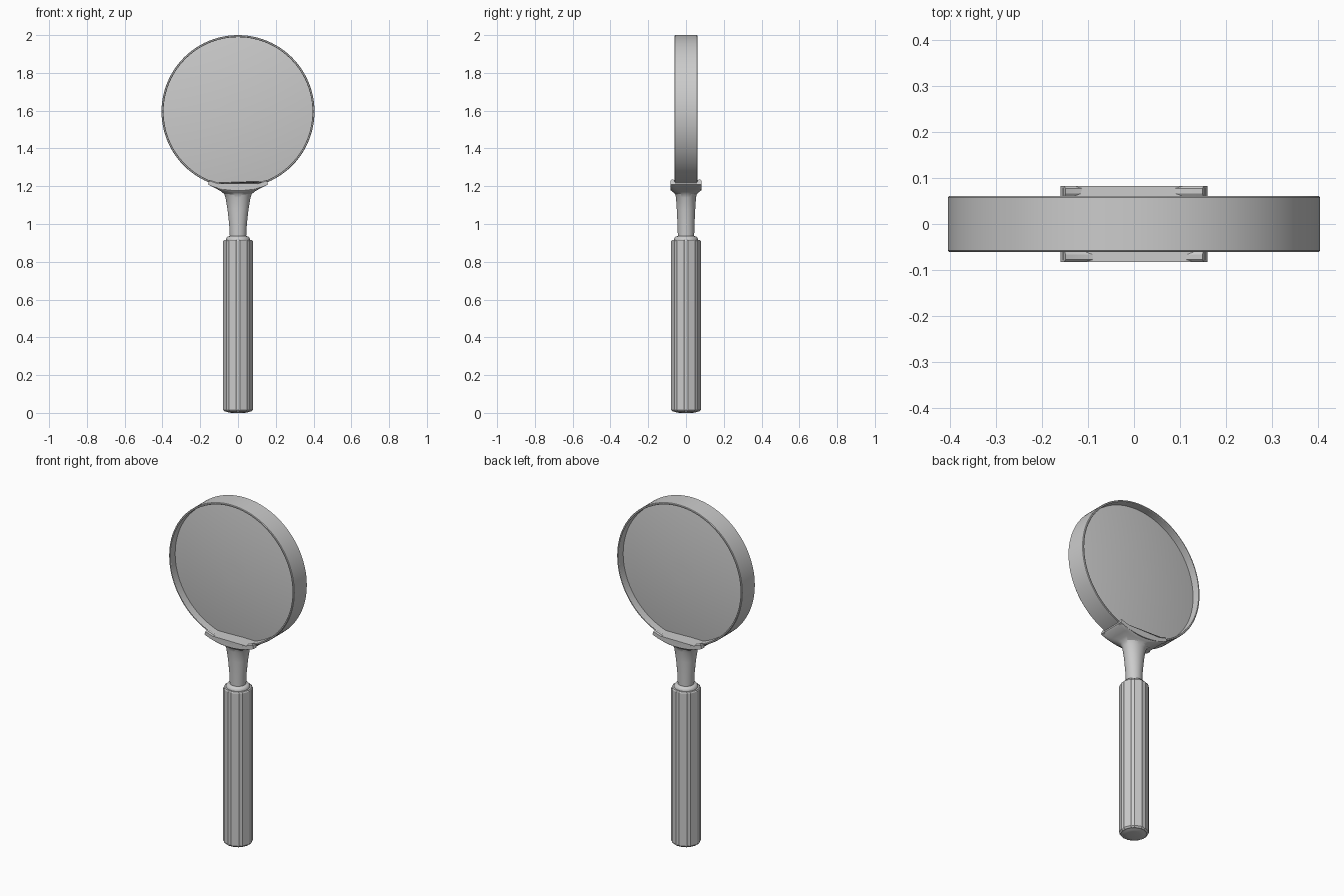
import bpy, bmesh
from math import sin, cos, pi, radians, sqrt, copysign

if "Cube" in bpy.data.objects:
    bpy.data.objects.remove(bpy.data.objects["Cube"])

CZ, R = 1.595, 0.405   # lens centre height, rim outer radius


def make(name, loops, cap=True, close=False, smooth=True):
    """Skin a list of equal-length closed loops into an object."""
    bm = bmesh.new()
    rows = [[bm.verts.new(p) for p in loop] for loop in loops]
    n = len(rows[0])
    pairs = list(zip(rows, rows[1:]))
    if close:
        pairs.append((rows[-1], rows[0]))
    for a, b in pairs:
        for i in range(n):
            j = (i + 1) % n
            bm.faces.new((a[i], a[j], b[j], b[i]))
    if cap and not close:
        bm.faces.new(rows[0])
        bm.faces.new(rows[-1])
    bmesh.ops.recalc_face_normals(bm, faces=bm.faces)
    me = bpy.data.meshes.new(name)
    bm.to_mesh(me)
    bm.free()
    ob = bpy.data.objects.new(name, me)
    bpy.context.collection.objects.link(ob)
    if smooth:
        bpy.ops.object.select_all(action='DESELECT')
        bpy.context.view_layer.objects.active = ob
        ob.select_set(True)
        bpy.ops.object.shade_smooth_by_angle(angle=radians(30))
    return ob


def disc_loops(profile, n=96):
    """Circles around the lens axis from (radius, y) points."""
    return [[(r * cos(2 * pi * i / n), y, CZ + r * sin(2 * pi * i / n))
             for i in range(n)] for r, y in profile]


def turned_loops(profile, n=48):
    """Circles around the z axis from (radius, z) points."""
    return [[(r * cos(2 * pi * i / n), r * sin(2 * pi * i / n), z)
             for i in range(n)] for r, z in profile]


# Thin rim band around the lens
make("rim", disc_loops([(R - .003, -.061), (R, -.058), (R, .058), (R - .003, .061),
                        (R - .009, .061), (R - .011, .058), (R - .011, -.058),
                        (R - .009, -.061)]), close=True)

# Biconvex lens with a rounded edge
half = [(.396 * sin(t), .018 + .026 * cos(t) ** 2)
        for t in [pi / 2 * k / 12 for k in range(1, 13)]]
make("lens", disc_loops([(r, -y) for r, y in half] + [(r, y) for r, y in half[::-1]]))


# Neck flaring into a saddle that follows the rim: z, half x, half y, squareness, bend
def section(z, a, b, sq, bend, n=64):
    pts = []
    for i in range(n):
        t = 2 * pi * (i + .5) / n
        x = a * copysign(abs(cos(t)) ** (2 / sq), cos(t))
        y = b * copysign(abs(sin(t)) ** (2 / sq), sin(t))
        pts.append((x, y, z + bend * (R - sqrt(R * R - x * x))))
    return pts


make("neck", [section(*s) for s in [
    (.925, .043, .043, 2, 0), (1.00, .047, .045, 2, 0), (1.08, .056, .049, 2, 0),
    (1.14, .066, .053, 2.1, 0), (1.157, .073, .057, 2.5, .2),
    (1.166, .088, .065, 4, .6), (1.171, .112, .076, 8, .9),
    (1.176, .148, .083, 20, 1), (1.182, .155, .083, 30, 1), (1.193, .155, .083, 30, 1)]])

# Saddle lips gripping both edges of the rim
for side, name in ((-1, "front_lip"), (1, "back_lip")):
    prof = [(.418, .058), (.418, .083), (.396, .083), (.390, .077), (.390, .066), (.394, .060)]
    loops = []
    for k in range(25):
        t = radians(-22.5 + 45 * k / 24)
        loops.append([(r * sin(t), side * y, CZ - r * cos(t)) for r, y in prof])
    make(name, loops)


# Octagonal grip with a narrow groove running down each corner
def grip_section(z, s):
    pts = []
    for k in range(8):
        for deg, r in ((-7, .0765), (-4, .0735), (4, .0735), (7, .0765)):
            t = radians(45 * k + deg)
            pts.append((s * r * cos(t), s * r * sin(t), z))
    # widen slightly so the grip measures 0.156 across
    return [(x * 1.03, y * 1.03, z) for x, y, z in pts]


make("grip", [grip_section(z, s) for z, s in
              ((.007, .9), (.016, 1), (.909, 1), (.916, .95))], smooth=False)

# Turned ferrule above the grip and end cap below it
make("ferrule", turned_loops([(.064, .91), (.064, .919), (.061, .927), (.055, .933), (.046, .936)]))
make("end_cap", turned_loops([(.035, 0), (.05, .002), (.062, .007), (.062, .012)]))
